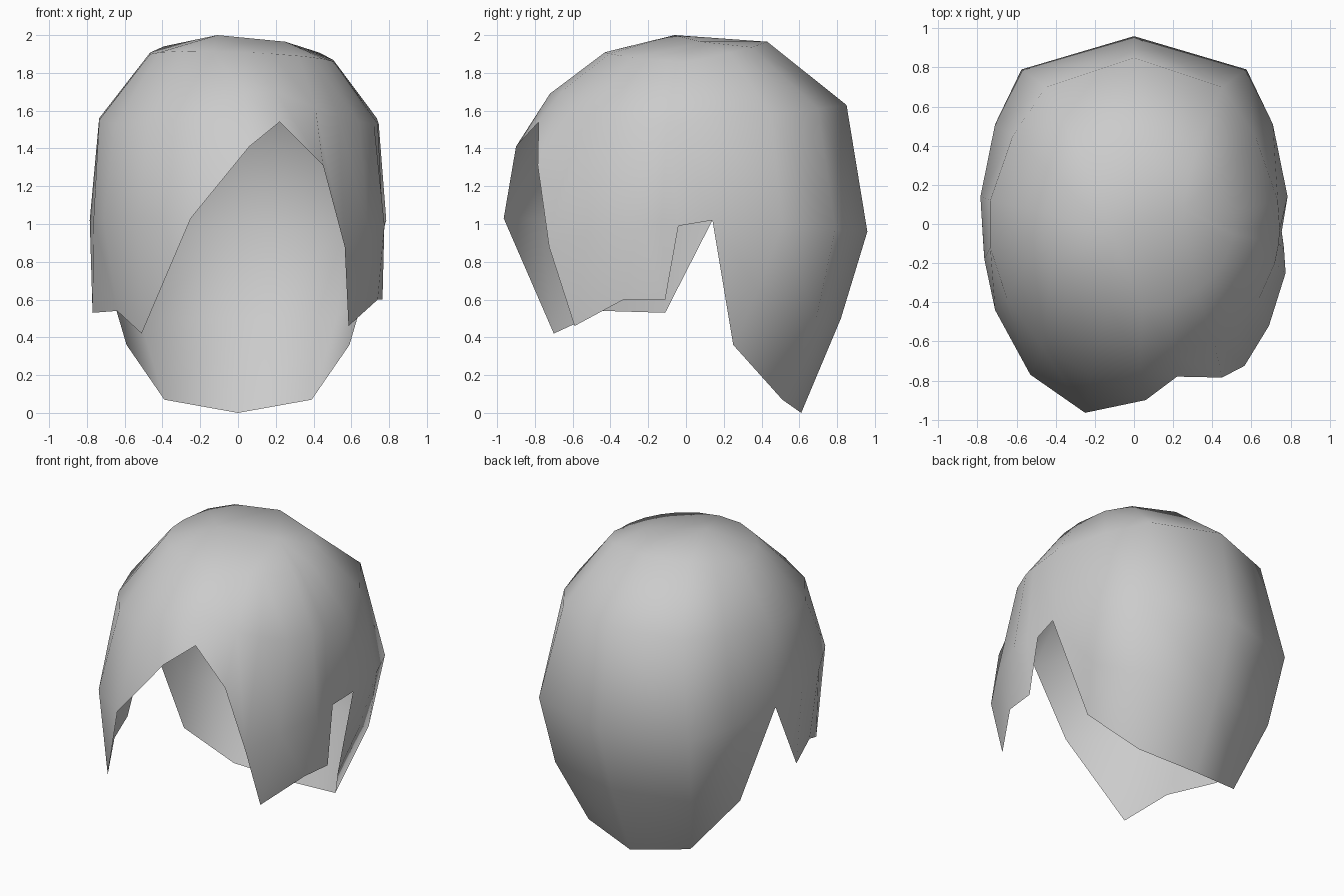
import bpy
import bmesh
import math
from mathutils import Vector

cube = bpy.data.objects.get("Cube")
if cube:
    bpy.data.objects.remove(cube, do_unlink=True)

# Each lock is a column of points running from the upper head down to the hem.
back_centre = [(0, .85, 1.63), (0, .96, .96), (0, .82, .50), (0, .61, 0)]
back_side = [  # right half, mirrored for the left
    [(-.45, .70, 1.61), (-.575, .79, .97), (-.52, .69, .50), (-.39, .51, .07)],
    [(-.62, .45, 1.58), (-.71, .51, 1.0), (-.665, .38, .65), (-.59, .25, .36)],
    [(-.735, .12, 1.56), (-.785, .14, 1.02)],
]
right_fringe = [
    [(-.735, -.12, 1.55), (-.765, -.18, 1.02), (-.77, -.11, .53)],
    [(-.65, -.38, 1.53), (-.71, -.44, 1.03), (-.64, -.44, .54)],
    [(-.47, -.63, 1.54), (-.53, -.77, 1.03), (-.51, -.70, .42)],
    [(-.22, -.77, 1.56), (-.25, -.965, 1.03)],
    [(.03, -.72, 1.69), (.06, -.90, 1.41)],
]
left_fringe = [
    [(.20, -.66, 1.70), (.22, -.78, 1.54)],
    [(.41, -.60, 1.62), (.45, -.785, 1.31)],
    [(.53, -.52, 1.58), (.565, -.725, .88)],
    [(.64, -.38, 1.54), (.69, -.52, .95), (.585, -.59, .46)],
    [(.72, -.20, 1.53), (.775, -.25, 1.0), (.74, -.33, .60)],
    [(.74, -.10, 1.53), (.767, -.13, 1.0), (.765, -.11, .60)],
    [(.745, -.03, 1.53), (.755, -.04, .99)],
]


def mirrored(column):
    return [(-x, y, z) for x, y, z in column]


def crown_ring(point):
    """Point of the upper ring in line with a column."""
    a = math.atan2(point[1] / .85, point[0] / .75)
    c, s = math.cos(a), math.sin(a)
    return (.02 + .49 * c, .43 * s, 1.875 - .02 * c + .09 * max(0, s) + .035 * max(0, -s))


columns = [back_centre] + back_side + right_fringe + left_fringe
columns += [mirrored(c) for c in reversed(back_side)]

# Hair shell: strips between neighbouring columns, closed by a short crown ridge
bm = bmesh.new()
ridge = [bm.verts.new((-.11, -.06, 2.0)), bm.verts.new((.25, .08, 1.965))]
grid = []
for col in columns:
    top = ridge[1] if col[0][0] > .1 else ridge[0]
    grid.append([top] + [bm.verts.new(p) for p in [crown_ring(col[0])] + col])

for a, b in zip(grid, grid[1:] + grid[:1]):
    for i in range(max(len(a), len(b)) - 1):
        corners = [a[min(i, len(a) - 1)], a[min(i + 1, len(a) - 1)],
                   b[min(i + 1, len(b) - 1)], b[min(i, len(b) - 1)]]
        face = bm.faces.new(list(dict.fromkeys(corners)))
        face.normal_update()
        if face.normal.dot(face.calc_center_median() - Vector((0, 0, 1))) < 0:
            face.normal_flip()
        face.smooth = True

mesh = bpy.data.meshes.new("hair_shell")
bm.to_mesh(mesh)
bm.free()
hair = bpy.data.objects.new("hair_shell", mesh)
bpy.context.collection.objects.link(hair)

# Plain grey material
grey = bpy.data.materials.new("light_grey")
grey.use_nodes = True
colour = (.6, .6, .6, 1)
grey.diffuse_color = colour
grey.node_tree.nodes["Principled BSDF"].inputs["Base Color"].default_value = colour
mesh.materials.append(grey)
